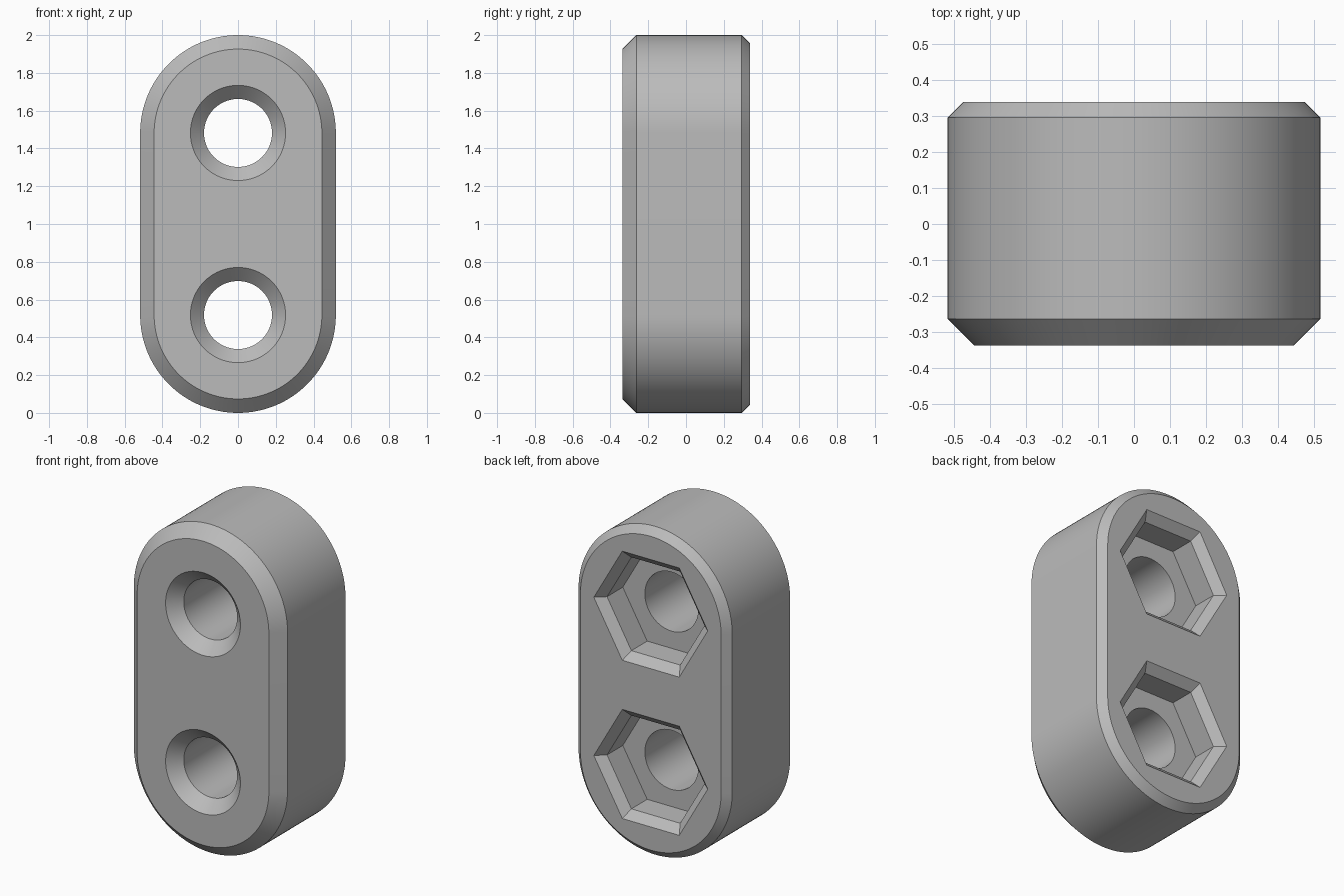
import bpy
import bmesh
from math import sin, cos, pi

cube = bpy.data.objects.get("Cube")
if cube:
    bpy.data.objects.remove(cube, do_unlink=True)

RADIUS = 0.518            # end radius of the plate
LOW, HIGH = RADIUS, 2 - RADIUS
FRONT, BACK = -0.337, 0.339
FRONT_BEVEL, BACK_BEVEL = 0.074, 0.044
BORE = 0.18
HEX = 0.384               # corner radius of the nut pocket mouth
POCKET = 0.2              # depth of the nut pocket
LIP = 0.048               # bevel round the pocket mouth

grey = bpy.data.materials.new("Plain grey")
grey.use_nodes = True
colour = (0.5, 0.5, 0.5, 1)
grey.diffuse_color = colour
grey.node_tree.nodes["Principled BSDF"].inputs["Base Color"].default_value = colour


def slot(r, n=64):
    """Upright rounded slot outline as (x, z)."""
    top = [(r * cos(pi * i / n), HIGH + r * sin(pi * i / n)) for i in range(n + 1)]
    return top + [(-x, 2 - z) for x, z in top]


def polygon(r, z, n):
    """Regular outline with a corner on +x, as (x, z)."""
    return [(r * cos(2 * pi * i / n), z + r * sin(2 * pi * i / n)) for i in range(n)]


def loft(name, sections):
    """Capped solid through (y, outline) sections."""
    bm = bmesh.new()
    rings = [[bm.verts.new((x, y, z)) for x, z in outline] for y, outline in sections]
    for a, b in zip(rings, rings[1:]):
        for i in range(len(a)):
            j = (i + 1) % len(a)
            bm.faces.new((a[i], a[j], b[j], b[i]))
    bm.faces.new(rings[0])
    bm.faces.new(rings[-1])
    bmesh.ops.recalc_face_normals(bm, faces=bm.faces)
    mesh = bpy.data.meshes.new(name)
    bm.to_mesh(mesh)
    bm.free()
    mesh.materials.append(grey)
    obj = bpy.data.objects.new(name, mesh)
    bpy.context.collection.objects.link(obj)
    return obj


# Body with bevelled front and back rims
body = loft("mounting_plate", [
    (FRONT, slot(RADIUS - FRONT_BEVEL)),
    (FRONT + FRONT_BEVEL, slot(RADIUS)),
    (BACK - BACK_BEVEL, slot(RADIUS)),
    (BACK, slot(RADIUS - BACK_BEVEL)),
])

# Countersunk bolt holes and hexagonal nut pockets
OVER = 0.02               # cutter overshoot past the face
SINK = 0.072
floor = BACK - POCKET
inner = HEX - LIP / cos(pi / 6)
cutters = []
for z in (LOW, HIGH):
    cutters.append(loft("bolt_hole_cutter", [
        (FRONT - OVER, polygon(BORE + SINK + OVER, z, 96)),
        (FRONT + SINK, polygon(BORE, z, 96)),
        (floor + LIP, polygon(BORE, z, 96)),
    ]))
    cutters.append(loft("nut_pocket_cutter", [
        (floor, polygon(inner, z, 6)),
        (BACK - LIP, polygon(inner, z, 6)),
        (BACK + OVER, polygon(HEX + OVER / cos(pi / 6), z, 6)),
    ]))

bpy.ops.object.select_all(action="DESELECT")
bpy.context.view_layer.objects.active = body
body.select_set(True)
for cutter in cutters:
    cutter.hide_render = True
    cut = body.modifiers.new("cut", "BOOLEAN")
    cut.operation = "DIFFERENCE"
    cut.solver = "EXACT"
    cut.object = cutter
    bpy.ops.object.modifier_apply(modifier=cut.name)
    bpy.data.objects.remove(cutter, do_unlink=True)

bpy.ops.object.shade_smooth_by_angle(angle=pi / 6)
